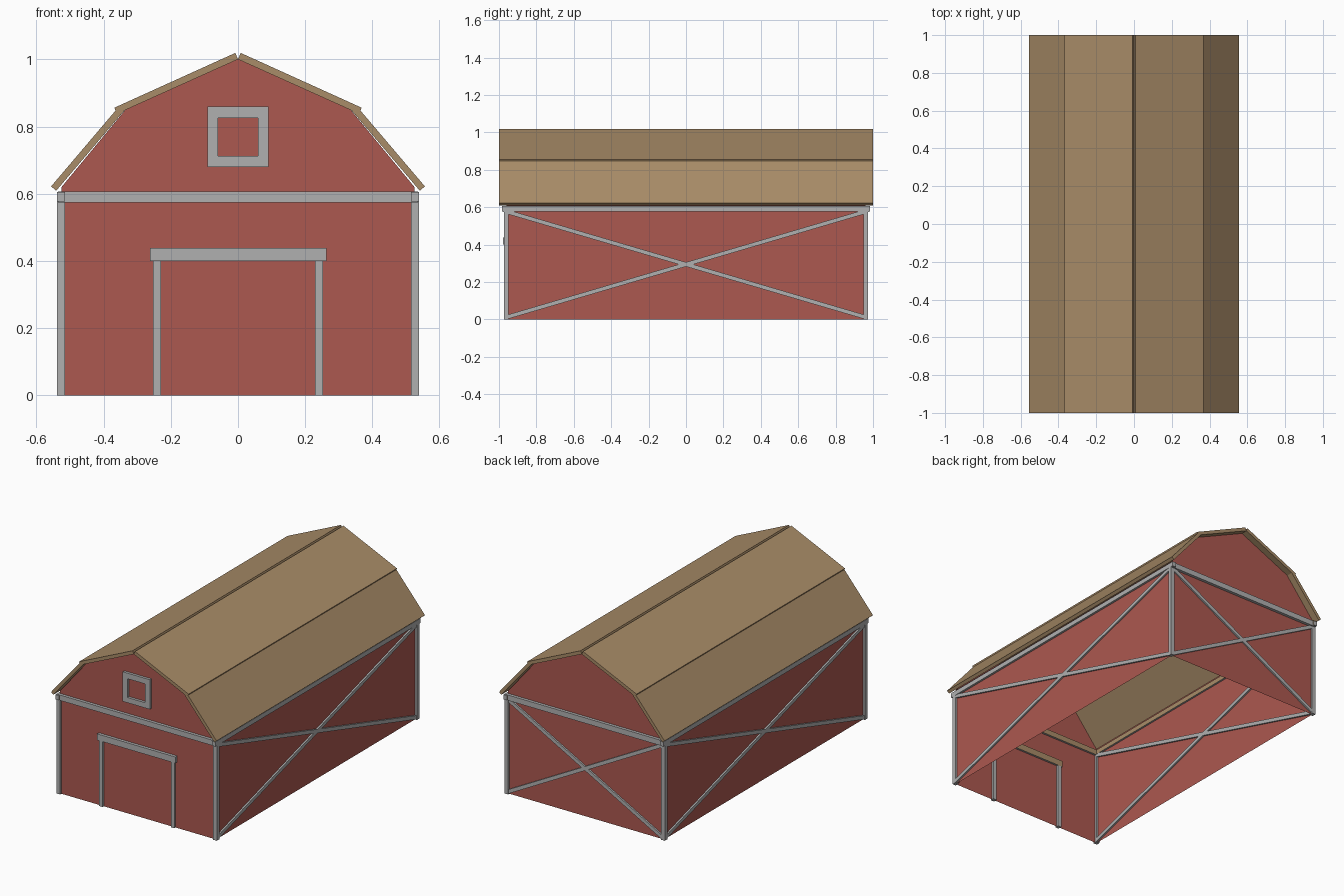
import bpy, bmesh, math
from mathutils import Matrix, Vector

if "Cube" in bpy.data.objects:
    bpy.data.objects.remove(bpy.data.objects["Cube"])


def material(name, rgb):
    m = bpy.data.materials.new(name)
    m.diffuse_color = (*rgb, 1)
    m.use_nodes = True
    m.node_tree.nodes["Principled BSDF"].inputs["Base Color"].default_value = m.diffuse_color
    return m


RED = material("barn_red", (0.413, 0.098, 0.080))
BROWN = material("roof_brown", (0.395, 0.262, 0.138))
GREY = material("trim_grey", (0.435, 0.435, 0.435))


def finish(name, bm, *mats):
    me = bpy.data.meshes.new(name)
    bm.to_mesh(me)
    bm.free()
    for m in mats:
        me.materials.append(m)
    ob = bpy.data.objects.new(name, me)
    bpy.context.collection.objects.link(ob)
    return ob


def box(name, lo, hi, mat=GREY, inner=None):
    """Box between two corners; inner = direction whose face is brown."""
    lo, hi = Vector(lo), Vector(hi)
    bm = bmesh.new()
    bmesh.ops.create_cube(bm, size=1, matrix=Matrix.Translation((lo + hi) / 2)
                          @ Matrix.Diagonal((*(hi - lo), 1)))
    bm.normal_update()
    if inner:
        for f in bm.faces:
            f.material_index = int(f.normal.dot(Vector(inner)) > 0.9)
    return finish(name, bm, mat, BROWN)


def prism(name, profile, y0, y1, mat):
    """Extrude an x-z profile along y."""
    bm = bmesh.new()
    f = bm.faces.new([bm.verts.new((x, y0, z)) for x, z in profile])
    r = bmesh.ops.extrude_face_region(bm, geom=[f])
    vs = [v for v in r["geom"] if isinstance(v, bmesh.types.BMVert)]
    bmesh.ops.translate(bm, verts=vs, vec=(0, y1 - y0, 0))
    bmesh.ops.recalc_face_normals(bm, faces=bm.faces)
    return finish(name, bm, mat)


def brace(name, centre, half, rise, turn, sign):
    """Diagonal board on a wall; turn rotates it about z."""
    bm = bmesh.new()
    length = 2 * math.hypot(half, rise)
    m = (Matrix.Translation(centre) @ Matrix.Rotation(turn, 4, 'Z')
         @ Matrix.Rotation(sign * math.atan2(rise, half), 4, 'Y')
         @ Matrix.Diagonal((length, 0.02, 0.022, 1)))
    bmesh.ops.create_cube(bm, size=1, matrix=m)
    return finish(name, bm, GREY)


# Walls: open shell without floor or ceiling
gable = [(-0.525, 0), (0.525, 0), (0.525, 0.62), (0.335, 0.85),
         (0, 1.0), (-0.335, 0.85), (-0.525, 0.62)]
walls = prism("walls", gable, -0.96, 0.96, RED)
bm = bmesh.new()
bm.from_mesh(walls.data)
extra = [f for f in bm.faces if abs(f.normal.z) > 0.3]
bmesh.ops.delete(bm, geom=extra, context='FACES')
bm.to_mesh(walls.data)
bm.free()

# Roof panels, mirrored left and right
upper = [(0, 1.0), (0.008, 1.019), (0.368, 0.856), (0.36, 0.838)]
lower = [(0.337, 0.849), (0.352, 0.862), (0.556, 0.622), (0.541, 0.609)]
for s, side in ((-1, "left"), (1, "right")):
    for label, prof in (("upper", upper), ("lower", lower)):
        prism(f"{label}_roof_{side}", [(s * x, z) for x, z in prof], -1, 1, BROWN)

    # Corner posts
    for t, end in ((-1, "front"), (1, "back")):
        a, b = sorted((s * 0.514, s * 0.538))
        c, d = sorted((t * 0.948, t * 0.972))
        box(f"{end}_{side}_post", (a, c, 0), (b, d, 0.58))

    # Side eave beam and cross braces
    a, b = sorted((s * 0.514, s * 0.538))
    box(f"{side}_eave_beam", (a, -0.985, 0.577), (b, 0.985, 0.605), inner=(-s, 0, 0))
    for k in (-1, 1):
        brace(f"{side}_brace", (s * 0.525, 0, 0.294), 0.955, 0.281, math.pi / 2, k)

# End beams across front and back
for t, end in ((-1, "front"), (1, "back")):
    c, d = sorted((t * 0.948, t * 0.978))
    box(f"{end}_beam", (-0.535, c, 0.574), (0.535, d, 0.607), inner=(0, -t, 0))

# Back cross braces
for k in (-1, 1):
    brace("back_brace", (0, 0.96, 0.294), 0.515, 0.278, 0, k)

# Door frame
for s, side in ((-1, "left"), (1, "right")):
    a, b = sorted((s * 0.229, s * 0.253))
    box(f"door_post_{side}", (a, -0.972, 0), (b, -0.948, 0.402))
box("door_lintel", (-0.262, -0.978, 0.4), (0.264, -0.948, 0.438), inner=(0, 1, 0))

# Loft window frame
for s, side in ((-1, "left"), (1, "right")):
    a, b = sorted((s * 0.059, s * 0.091))
    box(f"window_side_{side}", (a, -0.976, 0.68), (b, -0.955, 0.86))
for z0, z1, label in ((0.68, 0.712, "sill"), (0.826, 0.86, "head")):
    box(f"window_{label}", (-0.059, -0.976, z0), (0.059, -0.955, z1))
